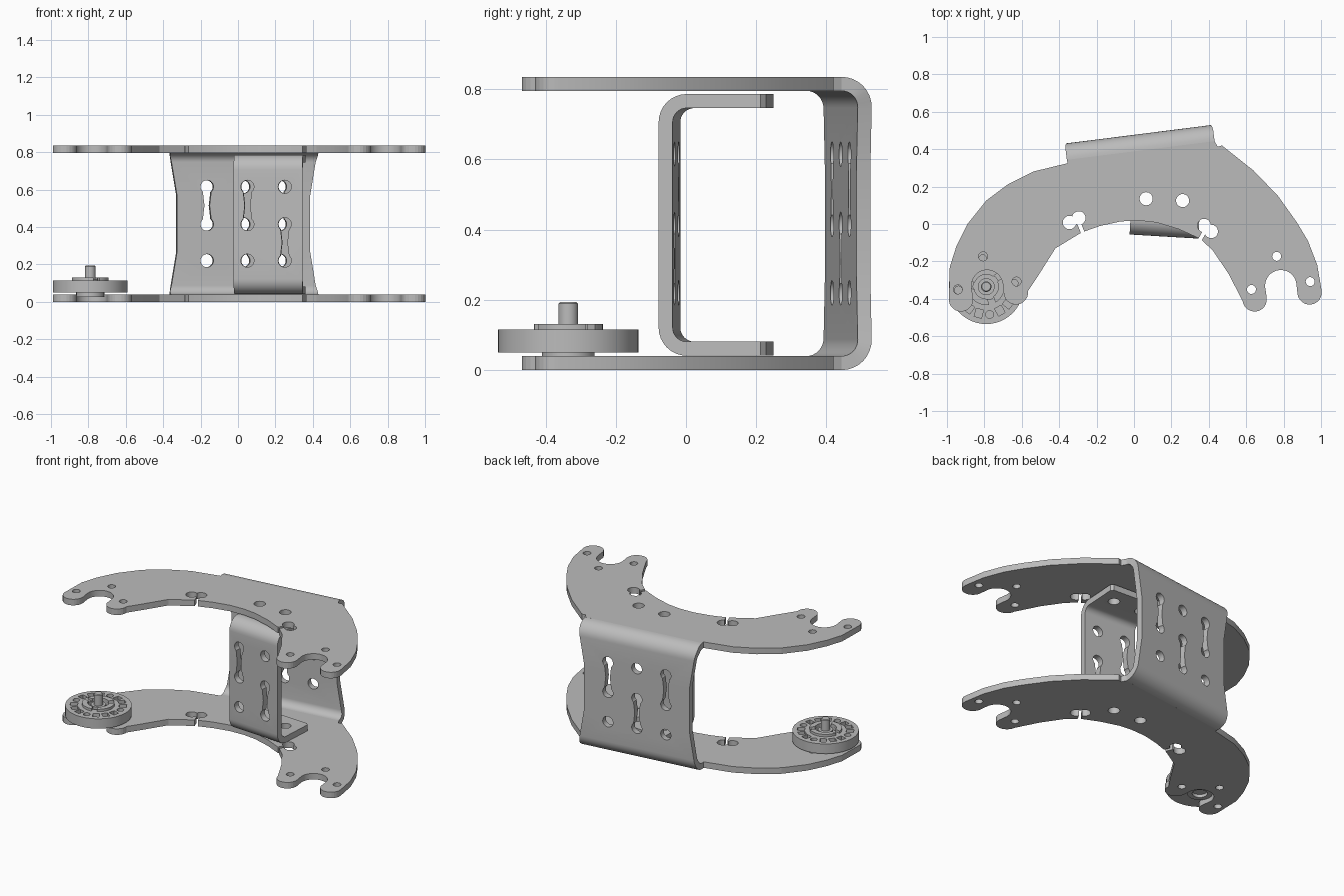
import bpy, bmesh
from math import radians, sin, cos, pi
from mathutils import Matrix, Vector

if "Cube" in bpy.data.objects:
    bpy.data.objects.remove(bpy.data.objects["Cube"])

parts = []
TILT = 7.2       # tilt of the rear web and both arm ends
T = 0.04         # sheet thickness
HOLE = 0.035


def finish(bm, name, matrix=Matrix()):
    bmesh.ops.recalc_face_normals(bm, faces=bm.faces)
    mesh = bpy.data.meshes.new(name)
    bm.to_mesh(mesh)
    bm.free()
    mesh.transform(matrix)
    obj = bpy.data.objects.new(name, mesh)
    bpy.context.collection.objects.link(obj)
    return obj


def prism(name, outline, z0, z1, matrix=Matrix()):
    bm = bmesh.new()
    face = bm.faces.new([bm.verts.new((x, y, z0)) for x, y in outline])
    up = bmesh.ops.extrude_face_region(bm, geom=[face])["geom"]
    bmesh.ops.translate(bm, vec=(0, 0, z1 - z0),
                        verts=[v for v in up if isinstance(v, bmesh.types.BMVert)])
    return finish(bm, name, matrix)


def arc(cx, cy, r, a0=0, a1=360, n=32):
    count = n if a1 - a0 == 360 else n + 1
    angles = [radians(a0 + (a1 - a0) * i / n) for i in range(count)]
    return [(cx + r * cos(a), cy + r * sin(a)) for a in angles]


def bar(p, q, width):
    p, q = Vector(p), Vector(q)
    side = (q - p).normalized().orthogonal() * width / 2
    return [tuple(v) for v in (p + side, q + side, q - side, p - side)]


def dumbbell(x, z0, z1):
    mid = (z0 + z1) / 2
    return (arc(x, z1, HOLE, -50, 230) + [(x - 0.014, mid)]
            + arc(x, z0, HOLE, 130, 410) + [(x + 0.014, mid)])


def cut(obj, outlines, z0, z1, matrix=Matrix()):
    cutters = []
    for outline in outlines:
        cutter = prism("cutter", outline, z0, z1, matrix)
        cutter.hide_render = True
        mod = obj.modifiers.new("cut", "BOOLEAN")
        mod.operation, mod.solver, mod.object = "DIFFERENCE", "EXACT", cutter
        cutters.append(cutter)
    graph = bpy.context.evaluated_depsgraph_get()
    mesh = bpy.data.meshes.new_from_object(obj.evaluated_get(graph))
    obj.modifiers.clear()
    obj.data = mesh
    for cutter in cutters:
        bpy.data.objects.remove(cutter)


def u_bracket(name, place, half, waist, z0, z1, radius, depth, chamfer=0):
    """Bent sheet: flange, bend, web, bend, flange. Outer web face is local y = 0."""
    stations = []                       # y, z, normal angle, half width

    def width(z):
        edge = min(z - z0, z1 - z)
        return half - waist * min(max(edge - 0.03, 0) / 0.24, 1)

    if chamfer:
        stations.append((-depth, z0, 0, half - chamfer))
    stations.append((-depth + chamfer, z0, 0, half))
    for i in range(9):
        a = pi / 2 * i / 8
        z = z0 + radius * (1 - cos(a))
        stations.append((radius * (sin(a) - 1), z, a, width(z)))
    stations.append((0, z0 + 0.27, pi / 2, half - waist))
    stations += [(y, z0 + z1 - z, pi - a, w) for y, z, a, w in reversed(stations)]
    bm = bmesh.new()
    rings = []
    for y, z, a, w in stations:
        iy, iz = y - T * sin(a), z + T * cos(a)
        rings.append([bm.verts.new(p) for p in
                      ((-w, y, z), (w, y, z), (w, iy, iz), (-w, iy, iz))])
    for p, q in zip(rings, rings[1:]):
        for i in range(4):
            j = (i + 1) % 4
            bm.faces.new((p[i], p[j], q[j], q[i]))
    bm.faces.new(rings[0])
    bm.faces.new(rings[-1])
    obj = finish(bm, name, place)
    parts.append(obj)
    return obj


# Forked arm end: two rounded prongs around a round notch
def fork(cx, cy):
    local = (arc(-0.148, -0.055, 0.065, 180, 360, 12)
             + arc(0, 0, 0.084, 180, 0, 16)
             + arc(0.148, -0.055, 0.065, 180, 360, 12))
    c, s = cos(radians(TILT)), sin(radians(TILT))
    return [(cx + x * c - y * s, cy + x * s + y * c) for x, y in local]


# Arched plates, upper and lower
END_X, END_Y = 0.785, -0.33
left_outer = [(-0.359, 0.343), (-0.355, 0.325), (-0.54, 0.28), (-0.67, 0.215),
              (-0.79, 0.125), (-0.89, 0), (-0.95, -0.12), (-0.985, -0.23)]
inner = [(-0.505, -0.265), (-0.42, -0.13), (-0.28, -0.045), (-0.18, -0.01),
         (-0.07, 0.014), (0.03, 0.018), (0.12, 0.008), (0.24, -0.028),
         (0.355, -0.08), (0.42, -0.14), (0.505, -0.265)]
right_outer = [(0.98, -0.22), (0.93, -0.09), (0.87, 0.01), (0.77, 0.15),
               (0.64, 0.285), (0.47, 0.42), (0.447, 0.413), (0.431, 0.443)]
outline = left_outer + fork(-END_X, END_Y) + inner + fork(END_X, END_Y) + right_outer

mount_holes = [arc(0.065, 0.135, HOLE), arc(0.26, 0.125, HOLE)]
plate_holes = mount_holes + [
    arc(-0.345, 0.008, 0.036), arc(-0.295, 0.032, 0.036),
    bar((-0.3, 0.02), (-0.265, -0.07), 0.02),
    arc(0.375, -0.008, 0.036), arc(0.413, -0.04, 0.036),
    bar((0.39, -0.02), (0.34, -0.105), 0.02)]
for cx in (-END_X, END_X):
    plate_holes += [arc(cx + dx, END_Y + dy, 0.024, n=24)
                    for dx, dy in ((-0.157, -0.02), (0.157, 0.022), (-0.022, 0.157))]

TOP = 0.835
for name, z in (("lower_plate", 0), ("upper_plate", TOP - T)):
    plate = prism(name, outline, z, z + T)
    cut(plate, plate_holes, z - 0.1, z + 0.1)
    parts.append(plate)

# Rear web joining the plates, waisted in the middle
ROWS = (0.22, 0.415, 0.615)


def column(x, upper):
    low, mid, high = ROWS
    if upper:
        return [dumbbell(x, mid, high), arc(x, low, HOLE)]
    return [dumbbell(x, low, mid), arc(x, high, HOLE)]


upright = Matrix.Rotation(pi / 2, 4, "X")
place = Matrix.Translation((0.025, 0.48, 0)) @ Matrix.Rotation(radians(TILT), 4, "Z")
rear = u_bracket("rear_web", place, 0.398, 0.04, 0, TOP, 0.088, 0.088)
cut(rear, column(-0.197, True) + column(0, False) + column(0.197, True),
    -0.1, 0.1, place @ upright)

# Inner bracket with its web facing the front
place = Matrix.Translation((0.16, -0.067, 0)) @ Matrix.Rotation(radians(176.6), 4, "Z")
bracket = u_bracket("inner_bracket", place, 0.184, 0, 0.041, 0.786, 0.08, 0.306, 0.015)
cut(bracket, column(0.11, True) + column(-0.09, False), -0.1, 0.1, place @ upright)
cut(bracket, mount_holes, -0.1, 1)

# Disc motor on the right arm end
MX, MY = -0.79, -0.335


def disc(name, r, z0, z1):
    obj = prism(name, arc(MX, MY, r, n=48), z0, z1)
    parts.append(obj)
    return obj


def around(deg, r):
    return MX + r * cos(radians(deg)), MY + r * sin(radians(deg))


body = disc("motor_body", 0.2, 0.05, 0.115)
slots = []
for i in range(16):
    a = -83 + 22.5 * i
    if i % 4:
        slots.append(bar(around(a, 0.125), around(a, 0.17), 0.04))
    else:
        slots.append(arc(*around(a, 0.15), 0.021, n=16))
cut(body, slots + [arc(MX, MY, 0.07)], 0.09, 0.15)

collar = disc("motor_collar", 0.098, 0.112, 0.131)
gaps = [bar(around(a, 0.03), around(a, 0.15), 0.035) for a in (40, 175, 290)]
cut(collar, [arc(MX, MY, 0.065)] + gaps, 0.05, 0.2)

hub = disc("motor_hub", 0.075, 0.025, 0.052)
cut(hub, [arc(MX, MY, 0.045)], 0, 0.045)

disc("motor_shaft_seat", 0.045, 0.088, 0.12)
shaft = disc("motor_shaft", 0.028, 0.085, 0.194)
bevel = shaft.modifiers.new("tip", "BEVEL")
bevel.width, bevel.segments = 0.005, 1
bevel.limit_method, bevel.angle_limit = "ANGLE", radians(60)

# Single grey metal, smooth bends and flat facets
grey = bpy.data.materials.new("grey_metal")
grey.use_nodes = True
colour = (0.5, 0.5, 0.5, 1)
grey.diffuse_color = colour
grey.node_tree.nodes["Principled BSDF"].inputs["Base Color"].default_value = colour
bpy.ops.object.select_all(action="DESELECT")
for obj in parts:
    obj.data.materials.clear()
    obj.data.materials.append(grey)
    obj.select_set(True)
bpy.context.view_layer.objects.active = parts[0]
bpy.ops.object.shade_smooth_by_angle(angle=radians(13))
